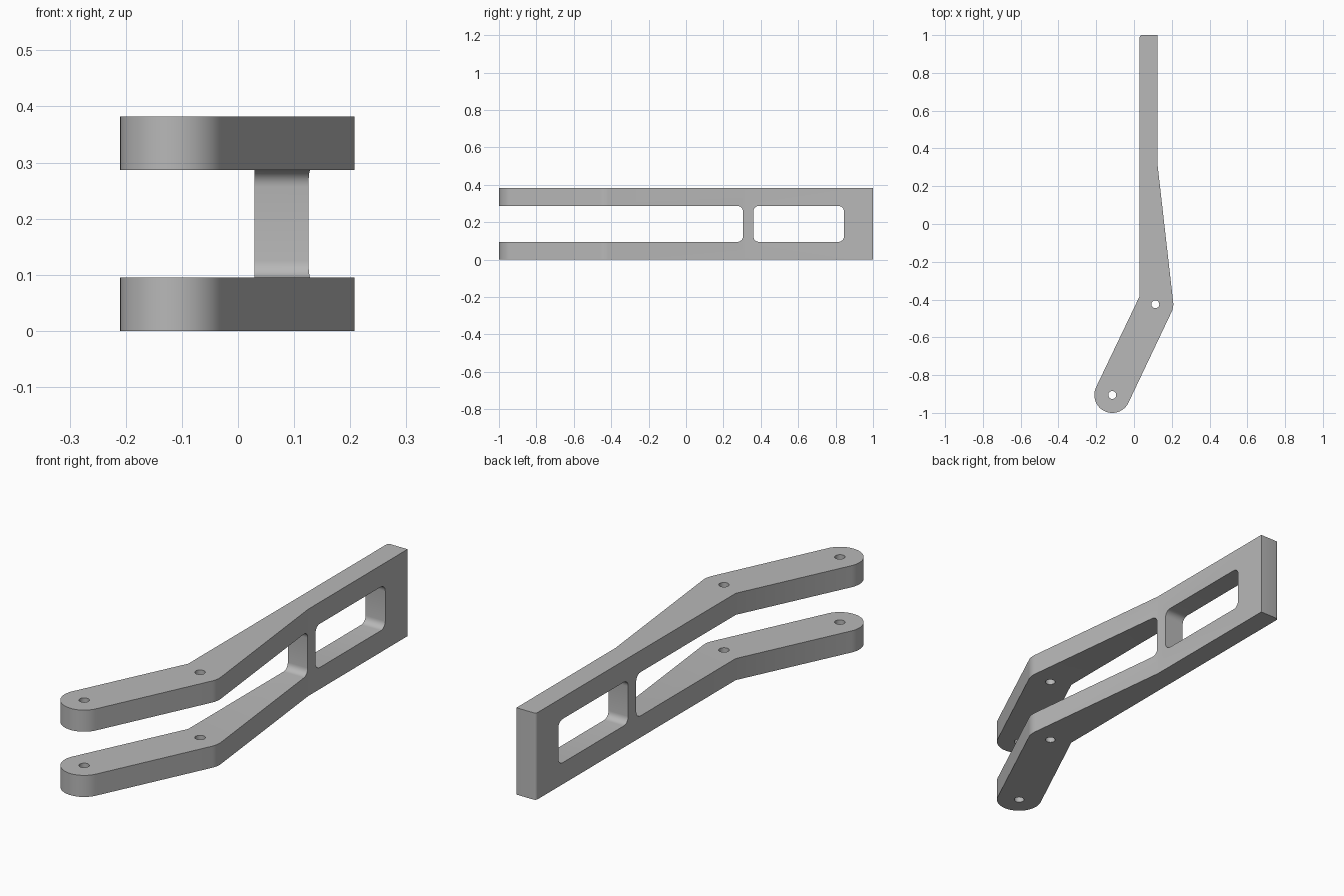
import bpy, bmesh
from math import sin, cos, radians, pi
from mathutils import Matrix

if "Cube" in bpy.data.objects:
    bpy.data.objects.remove(bpy.data.objects["Cube"], do_unlink=True)

HEIGHT, ARM, RADIUS = 0.382, 0.095, 0.095
TIP, KNEE = (-0.115, -0.905), (0.113, -0.425)      # pivot hole centres

grey = bpy.data.materials.new("light grey")
grey.use_nodes = True
grey.diffuse_color = (0.48, 0.48, 0.48, 1)
grey.node_tree.nodes["Principled BSDF"].inputs["Base Color"].default_value = grey.diffuse_color


def arc(centre, r, start, end, steps):
    """Points along a circular arc, angles in degrees."""
    angles = [radians(start + (end - start) * i / steps) for i in range(steps + 1)]
    return [(centre[0] + r * cos(a), centre[1] + r * sin(a)) for a in angles]


def prism(name, outline, depth, matrix=Matrix()):
    """Extrude a closed 2D outline upward, then place it."""
    bm = bmesh.new()
    face = bm.faces.new([bm.verts.new((x, y, 0)) for x, y in outline])
    top = bmesh.ops.extrude_face_region(bm, geom=[face])["geom"]
    verts = [v for v in top if isinstance(v, bmesh.types.BMVert)]
    bmesh.ops.translate(bm, verts=verts, vec=(0, 0, depth))
    bmesh.ops.transform(bm, matrix=matrix, verts=bm.verts)
    bmesh.ops.recalc_face_normals(bm, faces=bm.faces)
    mesh = bpy.data.meshes.new(name)
    bm.to_mesh(mesh)
    bm.free()
    mesh.materials.append(grey)
    obj = bpy.data.objects.new(name, mesh)
    bpy.context.collection.objects.link(obj)
    return obj


def rounded_rect(y0, y1, z0, z1, r):
    corners = [(y1 - r, z1 - r), (y0 + r, z1 - r), (y0 + r, z0 + r), (y1 - r, z0 + r)]
    return [p for i, c in enumerate(corners) for p in arc(c, r, 90 * i, 90 * i + 90, 6)]


# Bent lever: straight bar, tapered flank, rounded knee and rounded tip
outline = [(0.125, 1.0)]
outline += arc((0.042, 0.988), 0.012, 90, 180, 4)
outline += [(0.028, -0.386)]
outline += arc(TIP, RADIUS, 154.6, 334.6, 32)
outline += arc(KNEE, RADIUS, -25.4, 6.3, 8)
outline += [(0.125, 0.31)]
lever = prism("forked_lever", outline, HEIGHT)

# Fork gap and window, cut sideways through the bar
sideways = Matrix(((0, 0, 1, -0.5), (1, 0, 0, 0), (0, 1, 0, 0), (0, 0, 0, 1)))
cutters = [prism(name, rounded_rect(y0, y1, ARM, HEIGHT - ARM, 0.03), 1.0, sideways)
           for name, y0, y1 in (("fork_gap_cutter", -1.3, 0.305), ("window_cutter", 0.36, 0.845))]

# Pivot holes, cut vertically through both arms
for name, centre in (("tip_hole_cutter", TIP), ("knee_hole_cutter", KNEE)):
    circle = arc(centre, 0.021, 0, 360, 24)[:-1]
    cutters.append(prism(name, circle, 0.6, Matrix.Translation((0, 0, -0.1))))

bpy.context.view_layer.objects.active = lever
for cutter in cutters:
    mod = lever.modifiers.new(cutter.name, 'BOOLEAN')
    mod.operation, mod.solver, mod.object = 'DIFFERENCE', 'EXACT', cutter
    bpy.ops.object.modifier_apply(modifier=mod.name)
    bpy.data.objects.remove(cutter, do_unlink=True)

bpy.ops.object.select_all(action='DESELECT')
lever.select_set(True)
bpy.ops.object.shade_smooth_by_angle(angle=radians(30))
